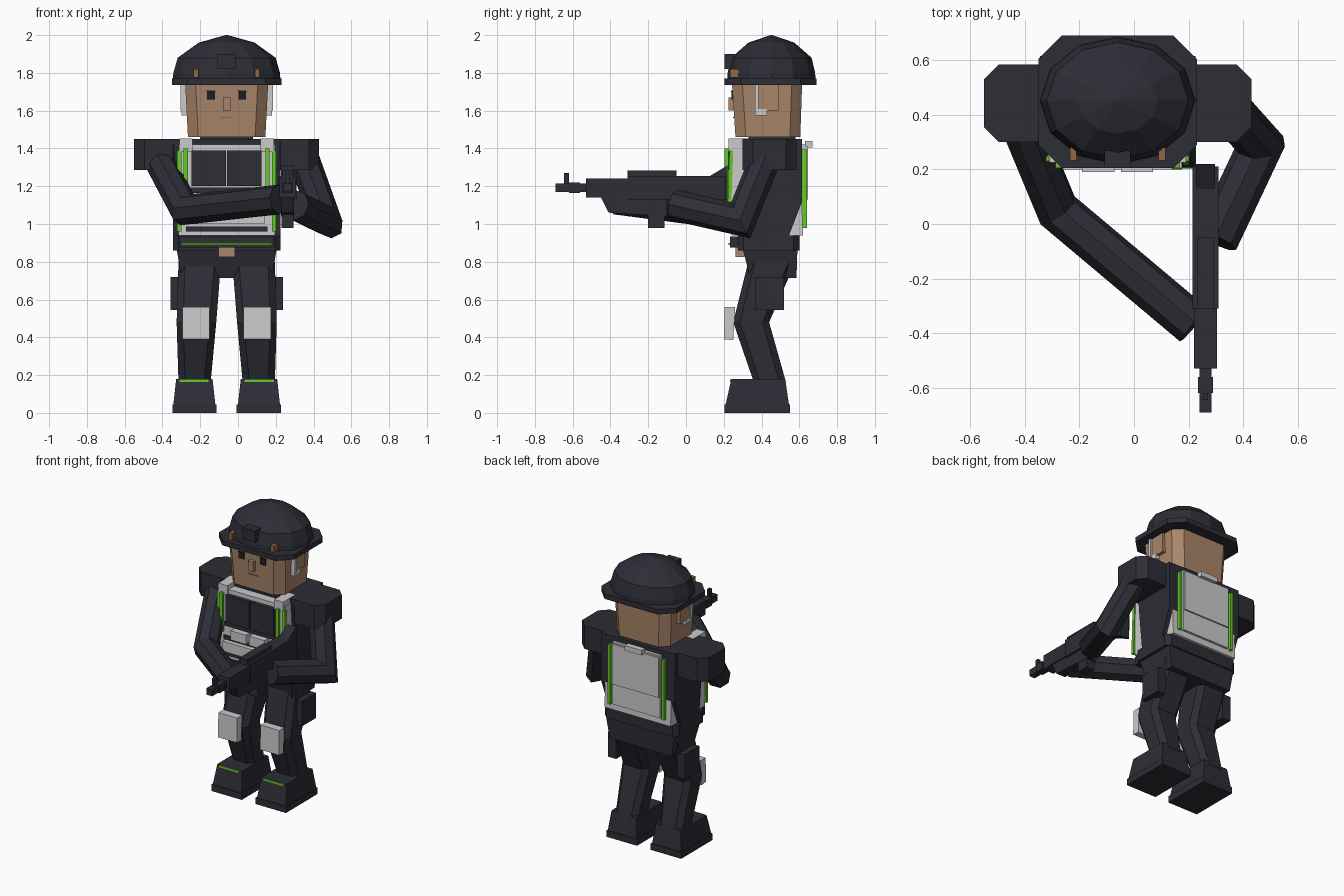
import bpy
import math
from mathutils import Vector

cube = bpy.data.objects.get("Cube")
if cube:
    bpy.data.objects.remove(cube)

CX = -0.06  # centre line of the body


def material(name, rgb):
    m = bpy.data.materials.new(name)
    m.use_nodes = True
    m.diffuse_color = (*rgb, 1)
    m.node_tree.nodes["Principled BSDF"].inputs["Base Color"].default_value = (*rgb, 1)
    return m


DARK = material("dark fabric", (0.026, 0.027, 0.037))
SKIN = material("skin", (0.40, 0.24, 0.145))
GREY = material("light grey", (0.60, 0.60, 0.60))
GREEN = material("bright green", (0.13, 0.58, 0.02))
BLACK = material("black", (0.012, 0.012, 0.018))
BROWN = material("brown", (0.28, 0.14, 0.06))


def loft(name, mat, rings):
    """Skin a list of equal-sized point rings and cap both ends."""
    n = len(rings[0])
    verts = [p for ring in rings for p in ring]
    faces = [list(range(n))[::-1], list(range(len(verts) - n, len(verts)))]
    for r in range(len(rings) - 1):
        for i in range(n):
            j = (i + 1) % n
            faces.append([r * n + i, r * n + j, (r + 1) * n + j, (r + 1) * n + i])
    mesh = bpy.data.meshes.new(name)
    mesh.from_pydata(verts, [], faces)
    mesh.materials.append(mat)
    obj = bpy.data.objects.new(name, mesh)
    bpy.context.collection.objects.link(obj)
    import_bm(mesh)
    return obj


def import_bm(mesh):
    import bmesh
    bm = bmesh.new()
    bm.from_mesh(mesh)
    bmesh.ops.recalc_face_normals(bm, faces=bm.faces)
    bm.to_mesh(mesh)
    bm.free()


def rect(x0, x1, y0, y1, z, c=0):
    """Horizontal rectangle ring with optional cut corners."""
    if not c:
        return [(x0, y0, z), (x1, y0, z), (x1, y1, z), (x0, y1, z)]
    return [(x0 + c, y0, z), (x1 - c, y0, z), (x1, y0 + c, z), (x1, y1 - c, z),
            (x1 - c, y1, z), (x0 + c, y1, z), (x0, y1 - c, z), (x0, y0 + c, z)]


def box(name, mat, x, y, z, c=0):
    return loft(name, mat, [rect(*x, *y, h, c) for h in z])


def mid(name, mat, half, y, z, c=0):
    """Box centred on the body."""
    return box(name, mat, (CX - half, CX + half), y, z, c)


def side(name, s, mat, x, y, z, c=0):
    """Box on one side of the body, x measured from the centre line."""
    a, b = sorted((CX + s * x[0], CX + s * x[1]))
    return box(("left_" if s > 0 else "right_") + name, mat, (a, b), y, z, c)


def extrude_x(name, mat, x, profile):
    """Extrude a side profile of (y, z) points across x."""
    return loft(name, mat, [[(h, y, z) for y, z in profile] for h in x])


def limb(name, mat, points, radius, n=8):
    """Sweep a regular section along three points with a mitred joint."""
    a, b, c = map(Vector, points)
    d1, d2 = (b - a).normalized(), (c - b).normalized()
    u = d1.cross(d2).normalized()
    v = d1.cross(u)
    ring = [a + (u * math.cos(t) + v * math.sin(t)) * radius
            for t in ((i + 0.5) * math.tau / n for i in range(n))]
    rings = [ring]
    for point, d, normal in ((b, d1, (d1 + d2).normalized()), (c, d2, d2)):
        ring = [p + d * ((point - p).dot(normal) / d.dot(normal)) for p in ring]
        rings.append(ring)
    return loft(name, mat, rings)


# Helmet
def dome_ring(z, k, n=12):
    return [(CX + 0.285 * k * math.cos(i * math.tau / n),
             0.452 + 0.234 * k * math.sin(i * math.tau / n), z) for i in range(n)]


loft("helmet_dome", DARK, [dome_ring(z, k) for z, k in
     ((1.76, 1), (1.80, 0.99), (1.88, 0.91), (1.96, 0.52), (2.0, 0.02))])
mid("helmet_brim", DARK, 0.29, (0.205, 0.69), (1.735, 1.77), 0.085)
mid("helmet_mount", DARK, 0.048, (0.205, 0.27), (1.82, 1.90))

# Head, neck and face
loft("head", SKIN, [rect(CX - w, CX + w, f, b, z, 0.055) for w, f, b, z in
     ((0.205, 0.262, 0.605, 1.46), (0.22, 0.243, 0.615, 1.75))])
mid("neck", SKIN, 0.115, (0.35, 0.55), (1.42, 1.48))
mid("collar", DARK, 0.14, (0.33, 0.58), (1.43, 1.462))
mid("nose", SKIN, 0.02, (0.224, 0.26), (1.60, 1.67))
mid("mouth", BROWN, 0.035, (0.249, 0.258), (1.562, 1.567))

for s in (-1, 1):
    side("eye", s, BLACK, (0.063, 0.103), (0.24, 0.249), (1.66, 1.70))
    side("eyebrow", s, BLACK, (0.06, 0.106), (0.239, 0.248), (1.70, 1.707))
    side("helmet_clip", s, BROWN, (0.15, 0.175), (0.232, 0.28), (1.775, 1.82))
    side("ear", s, SKIN, (0.20, 0.235), (0.38, 0.49), (1.60, 1.74))
    side("headset_arm", s, GREY, (0.20, 0.245), (0.365, 0.385), (1.60, 1.74))
    side("headset_mic", s, GREY, (0.205, 0.24), (0.365, 0.43), (1.575, 1.61))

    # Shoulder pads, vest straps
    side("shoulder_pad", s, DARK, (0.23, 0.49), (0.30, 0.585), (1.285, 1.45), 0.055)
    side("vest_strap", s, GREY, (0.18, 0.25), (0.225, 0.36), (1.385, 1.452))
    side("front_cord", s, GREEN, (0.205, 0.228), (0.205, 0.225), (1.13, 1.40))
    x = sorted((CX + s * 0.24, CX + s * 0.262))
    extrude_x("side_cord", GREEN, x, [(0.215, 0.96), (0.235, 0.96), (0.25, 1.39), (0.23, 1.39)])
    side("back_cord", s, GREEN, (0.20, 0.218), (0.615, 0.64), (0.98, 1.395))

    # Legs
    def leg_ring(inner, outer, y0, y1, z):
        a, b = sorted((CX + s * inner, CX + s * outer))
        return rect(a, b, y0, y1, z, 0.035)

    tag = "left_" if s > 0 else "right_"
    loft(tag + "leg", DARK, [leg_ring(0.03, 0.255, 0.33, 0.58, 0.80),
                             leg_ring(0.055, 0.265, 0.25, 0.44, 0.48),
                             leg_ring(0.085, 0.255, 0.36, 0.53, 0.16)])
    side("thigh_pouch", s, DARK, (0.235, 0.298), (0.365, 0.52), (0.545, 0.72))
    extrude_x(tag + "knee_pad", GREY, (CX + s * 0.09, CX + s * 0.235),
              [(0.20, 0.39), (0.25, 0.385), (0.26, 0.56), (0.205, 0.56)])

    # Boots
    side("boot_sole", s, DARK, (0.053, 0.288), (0.203, 0.55), (0, 0.045))
    a, b = sorted((CX + s * 0.06, CX + s * 0.282))
    loft(tag + "boot", DARK, [rect(a, b, 0.21, 0.545, 0.045),
                              rect(a + 0.015, b - 0.015, 0.24, 0.525, 0.18)])
    side("boot_band", s, GREEN, (0.095, 0.25), (0.232, 0.25), (0.164, 0.178))

# Torso and grey vest
extrude_x("torso", DARK, (CX - 0.285, CX + 0.285),
          [(0.30, 1.45), (0.615, 1.45), (0.615, 1.12), (0.53, 0.90), (0.35, 0.90), (0.32, 1.2)])
extrude_x("vest", GREY, (CX - 0.255, CX + 0.255),
          [(0.24, 1.42), (0.60, 1.42), (0.62, 0.94), (0.24, 0.94)])
for s in (-1, 1):
    side("chest_pouch", s, DARK, (0.003, 0.185), (0.212, 0.25), (1.20, 1.39))
    side("belly_pouch", s, GREY, (0.012, 0.13), (0.19, 0.25), (1.10, 1.165))
mid("lower_pouch", GREY, 0.20, (0.20, 0.25), (1.0, 1.07))
for z in (0.975, 1.085, 1.18):
    mid("webbing_strap", DARK, 0.215, (0.232, 0.25), (z - 0.015, z + 0.012))

# Back pack
mid("pack", GREY, 0.185, (0.58, 0.635), (0.985, 1.42))
mid("pack_flap", GREY, 0.18, (0.62, 0.645), (1.13, 1.41))
mid("pack_handle", GREY, 0.065, (0.63, 0.67), (1.405, 1.44))

# Belt and hips
mid("belt", DARK, 0.285, (0.275, 0.60), (0.86, 0.94), 0.03)
mid("belt_stripe", GREEN, 0.24, (0.226, 0.234), (0.888, 0.90))
mid("belt_front", DARK, 0.25, (0.234, 0.29), (0.875, 0.935))
mid("buckle", SKIN, 0.043, (0.262, 0.31), (0.825, 0.885))
loft("hips", DARK, [rect(CX - 0.24, CX + 0.24, 0.34, 0.585, 0.715),
                    rect(CX - 0.265, CX + 0.265, 0.30, 0.59, 0.87)])

# Arms and gloves
limb("right_arm", DARK, ((-0.43, 0.41, 1.36), (-0.28, 0.05, 1.075), (0.22, -0.37, 1.13)), 0.08)
limb("left_arm", DARK, ((0.34, 0.43, 1.37), (0.465, 0.29, 1.02), (0.30, -0.06, 1.10)), 0.082)

# Rifle
GX = 0.262


def gun(name, half, y, z):
    return box("rifle_" + name, DARK, (GX - half, GX + half), y, z)


gun("barrel", 0.022, (-0.69, -0.50), (1.17, 1.215))
gun("muzzle", 0.028, (-0.62, -0.56), (1.165, 1.22))
gun("sight", 0.01, (-0.645, -0.62), (1.21, 1.27))
gun("handguard", 0.042, (-0.53, -0.30), (1.14, 1.24))
gun("receiver", 0.048, (-0.31, 0.21), (1.13, 1.255))
gun("rail", 0.03, (-0.31, -0.05), (1.25, 1.282))
gun("magazine", 0.032, (-0.20, -0.115), (0.98, 1.15))
extrude_x("rifle_foregrip", DARK, (GX - 0.035, GX + 0.035),
          [(-0.45, 1.14), (-0.41, 1.06), (-0.10, 1.04), (-0.10, 1.14)])
extrude_x("rifle_stock", DARK, (GX - 0.035, GX + 0.035),
          [(0.05, 1.14), (0.22, 1.06), (0.22, 1.31), (0.12, 1.25)])
